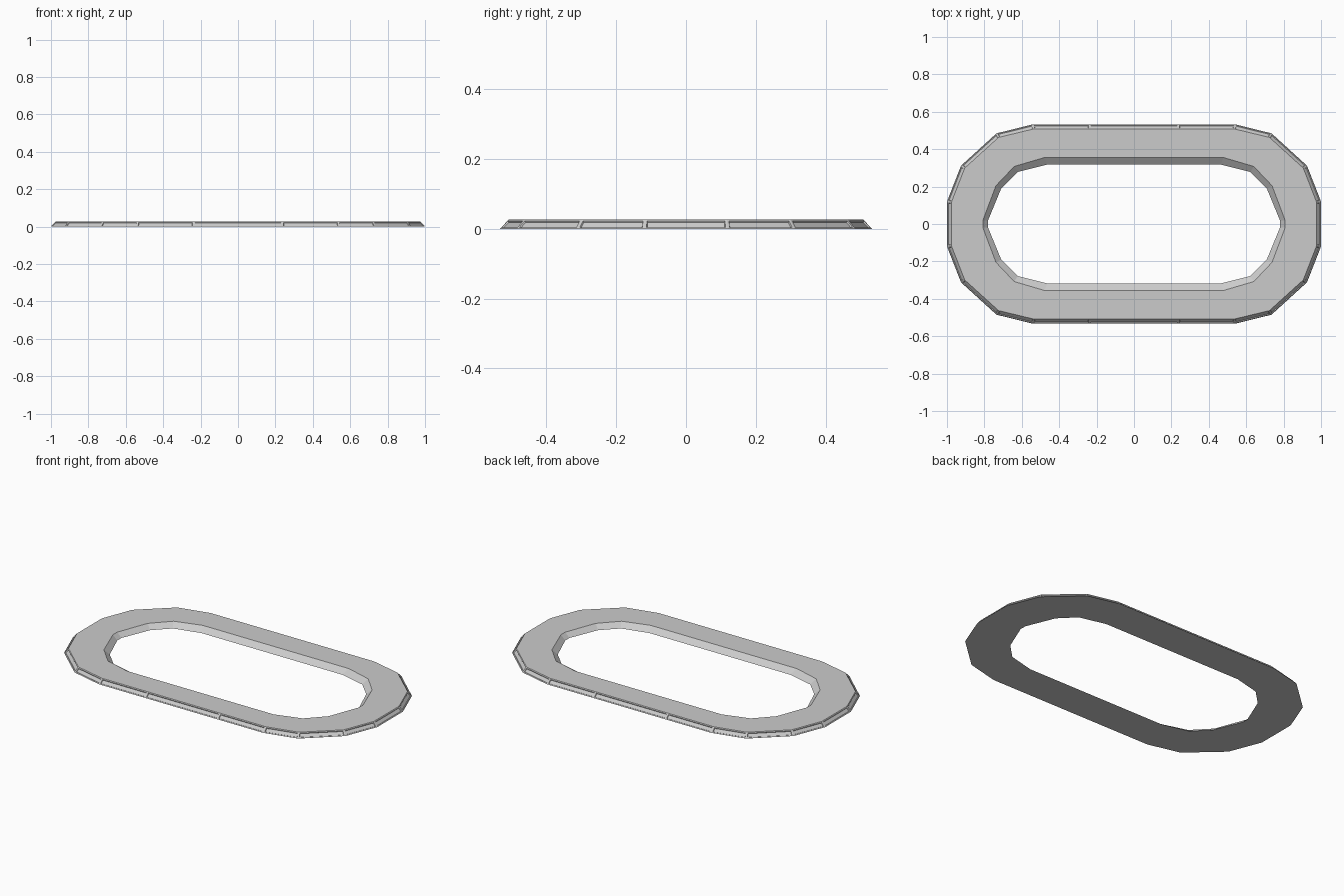
import bpy, bmesh

if "Cube" in bpy.data.objects:
    bpy.data.objects.remove(bpy.data.objects["Cube"])

# Quarter outlines, from the end (+x) round to the long side (+y)
OUTER_BOTTOM = [(1.0, 0.12), (0.925, 0.312), (0.735, 0.485), (0.54, 0.533), (0.237, 0.533)]
OUTER_TOP = [(0.976, 0.117), (0.905, 0.299), (0.724, 0.463), (0.537, 0.508), (0.237, 0.508)]
INNER_TOP = [(0.808, 0.02), (0.738, 0.205), (0.64, 0.308), (0.48, 0.355), (0.237, 0.355)]
INNER_BOTTOM = [(0.78, 0.02), (0.71, 0.19), (0.622, 0.278), (0.462, 0.318), (0.237, 0.318)]
HEIGHT = 0.027


def ring(bm, quarter, z):
    """Mirror a quarter outline into a full counter-clockwise vertex loop."""
    half = quarter + [(-x, y) for x, y in reversed(quarter)]
    full = half + [(-x, -y) for x, y in half]
    return [bm.verts.new((x, y, z)) for x, y in full]


def bridge(bm, a, b):
    n = len(a)
    return [bm.faces.new((a[i], a[(i + 1) % n], b[(i + 1) % n], b[i])) for i in range(n)]


bm = bmesh.new()
loops = [ring(bm, OUTER_BOTTOM, 0), ring(bm, OUTER_TOP, HEIGHT),
         ring(bm, INNER_TOP, HEIGHT), ring(bm, INNER_BOTTOM, 0)]

# Closed flat ring with sloped rims
bands = [bridge(bm, loops[i], loops[(i + 1) % 4]) for i in range(4)]
bmesh.ops.recalc_face_normals(bm, faces=bm.faces)

# Recessed panels along the outer slope
panels = bmesh.ops.inset_individual(bm, faces=bands[0], thickness=0.006,
                                    use_even_offset=True)
bmesh.ops.inset_individual(bm, faces=bands[0], thickness=0.002, depth=-0.004,
                           use_even_offset=True)

mesh = bpy.data.meshes.new("oval_frame")
bm.to_mesh(mesh)
bm.free()
frame = bpy.data.objects.new("oval_frame", mesh)
bpy.context.collection.objects.link(frame)
